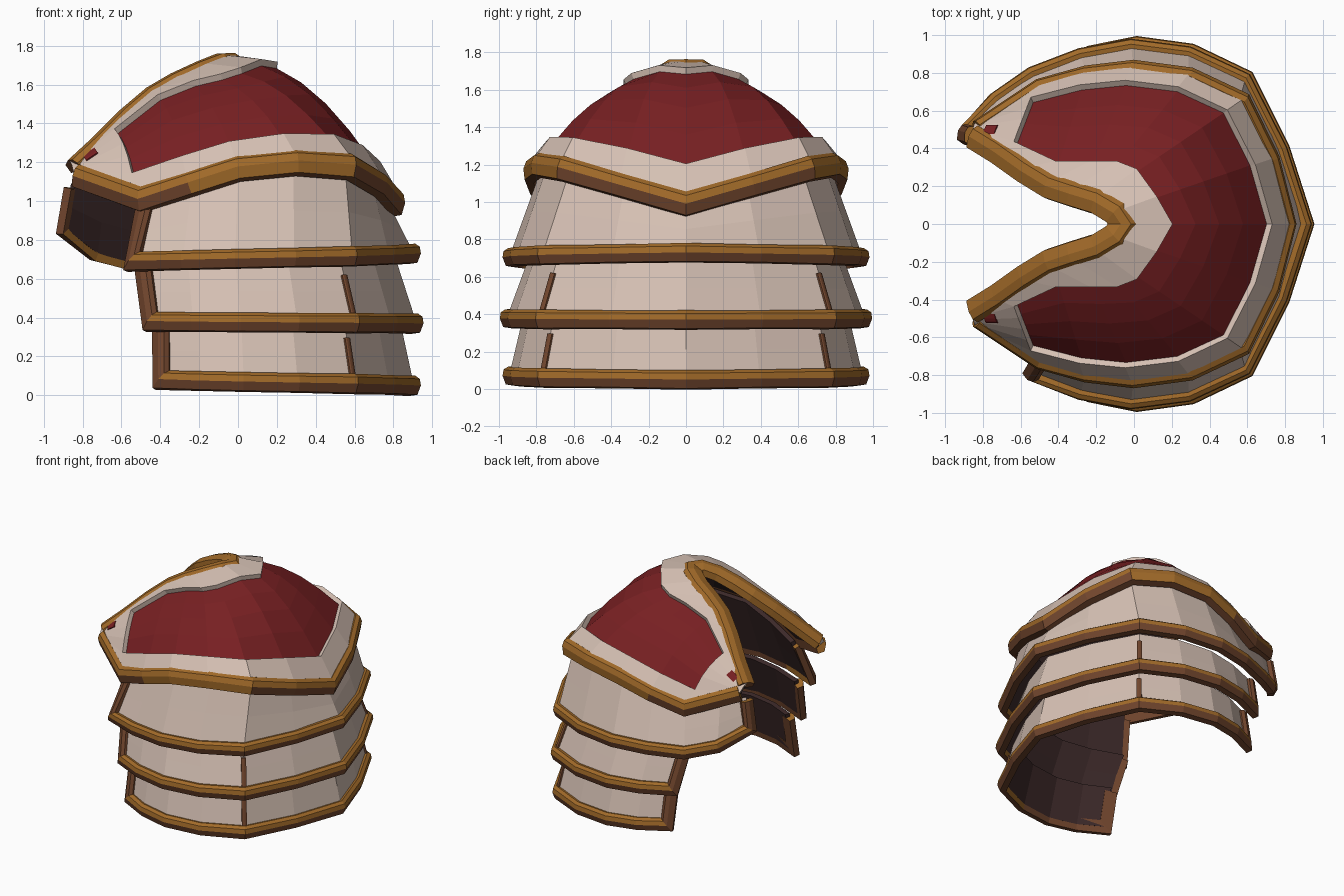
import bpy, bmesh
from mathutils import Vector as V
from mathutils.bvhtree import BVHTree

if "Cube" in bpy.data.objects:
    bpy.data.objects.remove(bpy.data.objects["Cube"])


def material(name, rgb):
    m = bpy.data.materials.new(name)
    m.use_nodes = True
    m.diffuse_color = (*rgb, 1)
    bsdf = next(n for n in m.node_tree.nodes if n.type == 'BSDF_PRINCIPLED')
    bsdf.inputs["Base Color"].default_value = (*rgb, 1)
    return m


CREAM = material("cream_enamel", (.67, .53, .455))
RED = material("deep_red", (.185, .014, .016))
GOLD = material("old_gold", (.36, .145, .022))
BROWN = material("worn_brown", (.17, .062, .027))
DARK = material("dark_lining", (.045, .022, .022))
CENTRE = V((-.1, 0, .6))


def finish(name, bm, mats):
    me = bpy.data.meshes.new(name)
    bm.to_mesh(me)
    bm.free()
    for m in mats:
        me.materials.append(m)
    ob = bpy.data.objects.new(name, me)
    bpy.context.collection.objects.link(ob)
    return ob


def flip(p):
    return V((p[0], -p[1], p[2]))


def both_sides(half):
    """Mirror a half path that starts on the centre ridge."""
    return [flip(p) for p in half[:0:-1]] + [V(p) for p in half]


def grid(columns):
    """Sheet through equal-length columns of points, facing outward."""
    bm = bmesh.new()
    vs = [[bm.verts.new(p) for p in c] for c in columns]
    cells = {}
    for i in range(len(vs) - 1):
        for j in range(len(vs[0]) - 1):
            f = bm.faces.new((vs[i][j], vs[i + 1][j], vs[i + 1][j + 1], vs[i][j + 1]))
            f.normal_update()
            if f.normal.dot(f.calc_center_median() - CENTRE) < 0:
                f.normal_flip()
            cells[i, j] = f
    bm.normal_update()
    return bm, cells


def solidify(ob, thickness, inner=0):
    mod = ob.modifiers.new("thickness", 'SOLIDIFY')
    mod.thickness, mod.offset = thickness, -1
    mod.material_offset = mod.material_offset_rim = inner


def trim(name, path, out, w, d, plain=None):
    """Sweep a ridged section along a path; out(p) is the outward direction."""
    section = [(-1, -1), (-1, .4), (-.6, 1), (.1, 1), (1, .3), (1, -1)]
    bm, rings, n = bmesh.new(), [], len(path)
    for i, p in enumerate(path):
        a, b = path[max(i - 1, 0)], path[min(i + 1, n - 1)]
        ta, tb = (p - a).normalized(), (b - p).normalized()
        t = (ta + tb).normalized()
        normal = out(p)
        normal = (normal - t * normal.dot(t)).normalized()
        side = t.cross(normal)
        miter = min(1.4, 1 / max(.5, t.dot(tb if tb.length else ta)))
        rings.append([bm.verts.new(p + side * (s * w * miter) + normal * (h * d))
                      for s, h in section])
    k = len(section)
    upright = set()
    for i in range(n - 1):
        r, q = rings[i], rings[i + 1]
        steep = abs((path[i + 1] - path[i]).normalized().z) > .85
        for j in range(k):
            f = bm.faces.new((r[j], r[(j + 1) % k], q[(j + 1) % k], q[j]))
            if steep:
                upright.add(f)
    bm.faces.new(rings[0])
    bm.faces.new(rings[-1])
    bmesh.ops.recalc_face_normals(bm, faces=bm.faces[:])
    bm.normal_update()
    # Undersides and upright ends are worn brown
    if not plain:
        for f in bm.faces:
            f.material_index = int(f.normal.z < -.15 or f in upright)
    return finish(name, bm, [plain] if plain else [GOLD, BROWN])


# Half outlines, from the ridge round to the opening
RIM = [(.82, 0, .99), (.73, .35, 1.09), (.58, .66, 1.18), (.3, .79, 1.2),
       (0, .83, 1.17), (-.25, .8, 1.09), (-.5, .73, 1.01), (-.83, .51, 1.13)]
RED_EDGE = [(.2, 0), (.12, .14), (.02, .28), (-.08, .32), (-.22, .32),
            (-.4, .32), (-.62, .42), (-.84, .48)]
OPENING = [(-.06, 0, 1.72), (-.1, .06, 1.72), (-.2, .12, 1.68), (-.33, .16, 1.62),
           (-.45, .2, 1.55), (-.58, .28, 1.44), (-.72, .38, 1.3), (-.85, .46, 1.18)]
PLAN = [(.92, 0), (.79, .4), (.6, .78), (.3, .92), (0, .96), (-.26, .91), (-.5, .81)]


# Domed cap
def dome_height(x, y):
    dx = x - .05
    return 1.69 - (1.25 if dx > 0 else .5) * dx * dx - .67 * y * y


def dome_column(i):
    low, high, inner = V(RIM[i]), V(OPENING[i]), V((*RED_EDGE[i], 0))
    first = .28 if i == 6 else .19
    pts = [low.copy()] + [low.lerp(inner, first + (1 - first) * s / 4) for s in range(5)]
    pts.append(high.copy())
    for p, t in zip(pts, (0, .13, .3, .45, .6, .75, 1)):
        p.z = (dome_height(p.x, p.y)
               + (1 - t) ** 3 * (low.z - dome_height(low.x, low.y))
               + t ** 2 * (high.z - dome_height(high.x, high.y)))
    return pts


half = [dome_column(i) for i in range(len(RIM))]
columns = [[flip(p) for p in c] for c in half[:0:-1]] + half
bm, cells = grid(columns)
last = len(columns) - 2
red = {f for (i, j), f in cells.items() if 0 < j < 5 and 0 < i < last}
border = [f for f in cells.values() if f not in red]
lift = bmesh.ops.extrude_face_region(bm, geom=border)["geom"]
bm.normal_update()
moves = [(v, sum((f.normal for f in v.link_faces if f in lift), V()).normalized())
         for v in lift if isinstance(v, bmesh.types.BMVert)]
for v, nrm in moves:
    v.co += nrm * .035
for f in bm.faces:
    f.material_index = 0 if f in red else 1
bm.normal_update()
surface = BVHTree.FromBMesh(bm)
finish("domed_cap", bm, [RED, CREAM])

# Small red chips near the two front tips of the cap
for label, s in (("right", -1), ("left", 1)):
    path = [surface.ray_cast(V((x, s * y, 3)), V((0, 0, -1)))[0]
            for x, y in ((-.73, .5), (-.79, .5))]
    trim(f"{label}_red_chip", path, lambda p: V((-.5, p.y, .6)), .028, .006, plain=RED)

# Dark lining under the cap
bm, cells = grid(columns)
for v, nrm in [(v, v.normal.copy()) for v in bm.verts]:
    v.co -= nrm * .015
solidify(finish("cap_lining", bm, [DARK]), .02)


# Gold trims along the rim and the opening of the cap
def dome_out(p):
    return p - V((0, 0, .85))


trim("rim_trim", both_sides(RIM), dome_out, .06, .04)
trim("opening_trim", both_sides(OPENING)[::-1], dome_out, .065, .04)


# Three overlapping skirt plates
def flat_out(p):
    return V((p.x + .1, p.y, .15))


def plate(name, bottom, top):
    bm, _ = grid([[b, b.lerp(t, .5), t] for b, t in zip(bottom, top)])
    solidify(finish(name, bm, [CREAM, DARK]), .035, 1)
    path = [top[0].lerp(bottom[0], .1)] + bottom + [top[-1].lerp(bottom[-1], .1)]
    trim(name + "_trim", path, flat_out, .047, .035)


def ring(scale, z, shift=0, droop=0):
    pts = []
    for i, (x, y) in enumerate(PLAN):
        back = i / (len(PLAN) - 1)
        pts.append(V((x * scale + shift * back ** 3, y * scale, z + droop * back)))
    return both_sides(pts)


# Upper plate reaches further round on the left side
upper_bottom = ring(.985, .73, -.05, -.04) + [V((-.74, .66, .74)), V((-.9, .48, .86))]
upper_top = both_sides([V((x * .95, y * .94, z - .01)) for x, y, z in RIM[:-1]])
upper_top += [V((-.7, .57, 1.06)), V((-.86, .47, 1.09))]
plate("upper_plate", upper_bottom, upper_top)

middle_bottom, middle_top = ring(1, .37, .05, .01), ring(.88, .71, -.05, -.03)
plate("middle_plate", middle_bottom, middle_top)
lower_bottom, lower_top = ring(.985, .05, .1, .03), ring(.91, .37, .06, .01)
plate("lower_plate", lower_bottom, lower_top)

# Worn seams on the corner creases
for name, bottom, top in (("middle", middle_bottom, middle_top),
                          ("lower", lower_bottom, lower_top)):
    for side, i in (("right", 4), ("left", 8)):
        ends = [bottom[i].lerp(top[i], t) + flat_out(bottom[i]).normalized() * .004
                for t in (.1, .5, .75)]
        trim(f"{name}_{side}_seam", ends, flat_out, .018, .008, plain=BROWN)
